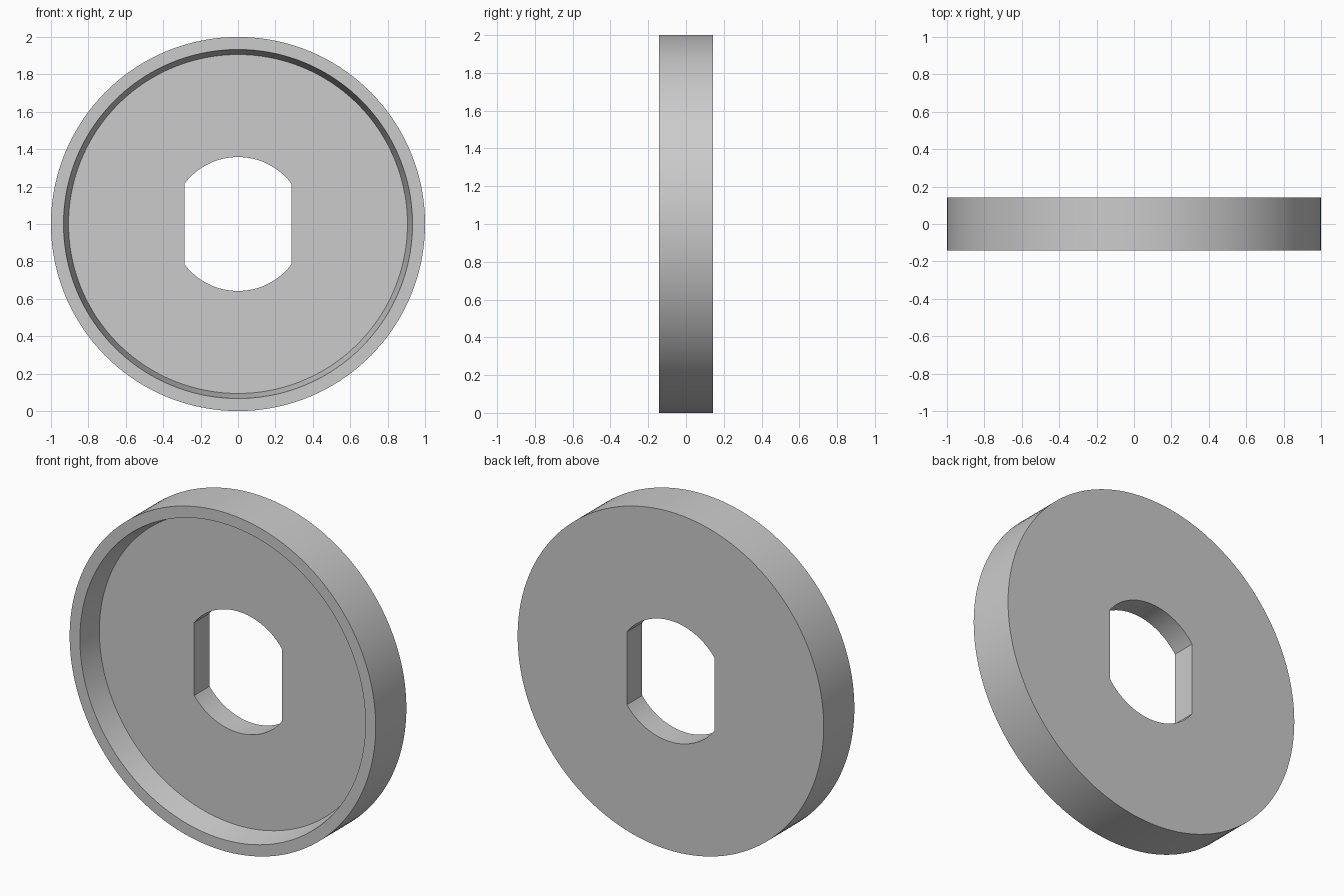
import bpy, bmesh, math

if "Cube" in bpy.data.objects:
    bpy.data.objects.remove(bpy.data.objects["Cube"])

HALF = 0.143          # half thickness
HOLE_R, FLAT_X = 0.358, 0.286
corner = math.acos(FLAT_X / HOLE_R)

# Angles around the disc, with exact stops at the four hole corners
stops = [-corner, corner, math.pi - corner, math.pi + corner, 2 * math.pi - corner]
angles = []
for a, b in zip(stops, stops[1:]):
    n = max(8, round((b - a) / math.radians(2.5)))
    angles += [a + (b - a) * i / n for i in range(n)]


def hole_radius(a):
    """Round hole cut by two vertical flats."""
    return min(HOLE_R, FLAT_X / max(abs(math.cos(a)), 1e-6))


# Cross-section (radius, y); None means the double-flat hole outline
profile = [(None, 0.0), (0.906, 0.0), (0.933, -HALF),
           (1.0, -HALF), (1.0, HALF), (None, HALF)]

bm = bmesh.new()
rings = []
for r, y in profile:
    ring = []
    for a in angles:
        rad = hole_radius(a) if r is None else r
        ring.append(bm.verts.new((rad * math.cos(a), y, 1 + rad * math.sin(a))))
    rings.append(ring)

# Floor, recess wall, rim, outer wall, back and hole wall
count = len(angles)
for k, ring in enumerate(rings):
    nxt = rings[(k + 1) % len(rings)]
    for i in range(count):
        j = (i + 1) % count
        bm.faces.new((ring[i], ring[j], nxt[j], nxt[i]))
bmesh.ops.recalc_face_normals(bm, faces=bm.faces)

mesh = bpy.data.meshes.new("recessed_washer")
bm.to_mesh(mesh)
bm.free()
washer = bpy.data.objects.new("recessed_washer", mesh)
bpy.context.collection.objects.link(washer)

grey = bpy.data.materials.new("light_grey")
grey.diffuse_color = (0.6, 0.6, 0.6, 1)
grey.use_nodes = True
grey.node_tree.nodes["Principled BSDF"].inputs["Base Color"].default_value = grey.diffuse_color
mesh.materials.append(grey)

bpy.context.view_layer.objects.active = washer
washer.select_set(True)
bpy.ops.object.shade_smooth_by_angle(angle=math.radians(25))
